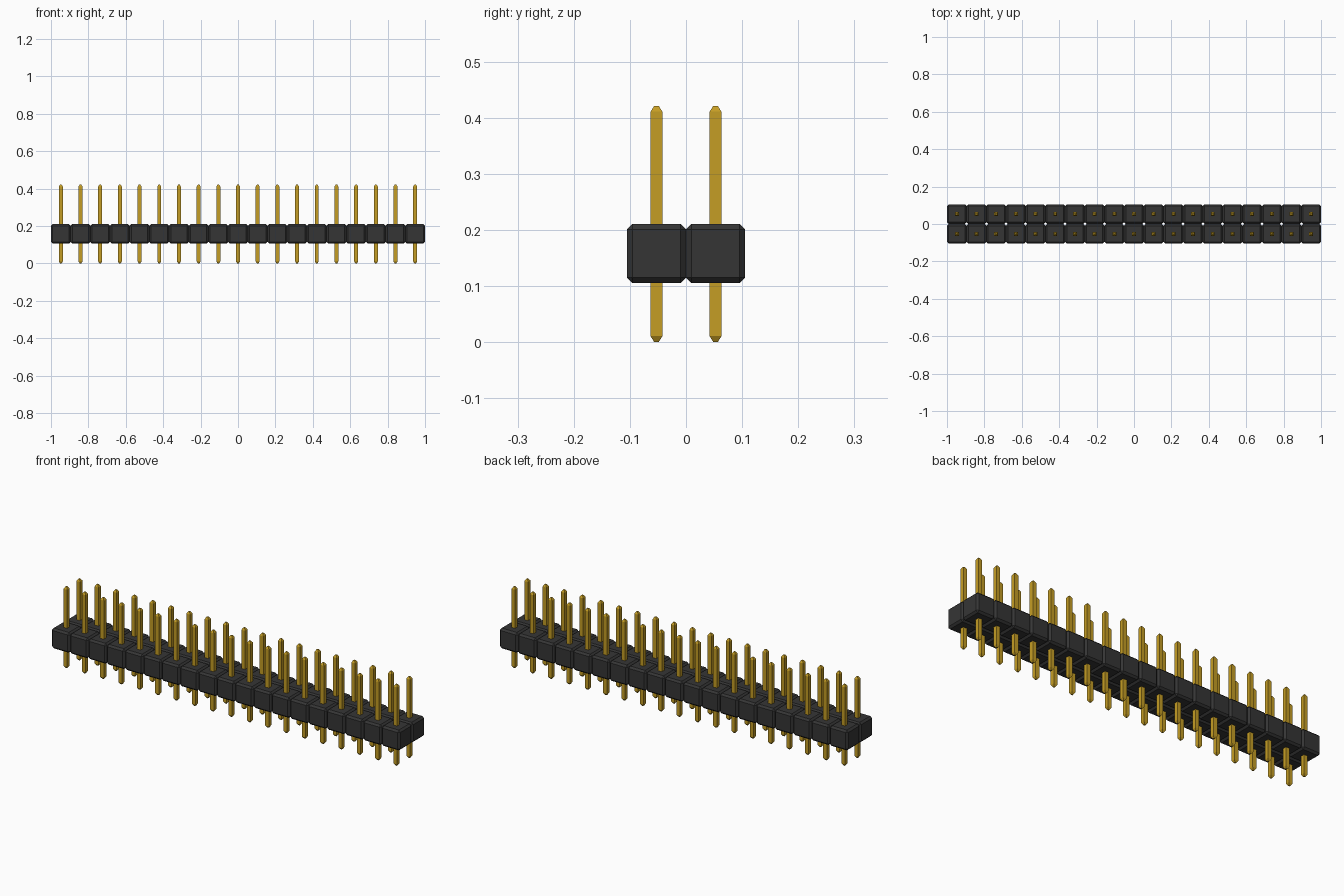
import bpy
import bmesh

if "Cube" in bpy.data.objects:
    bpy.data.objects.remove(bpy.data.objects["Cube"], do_unlink=True)

COLS, ROWS = 19, 2
PITCH = 2.0 / COLS            # spacing of the pins
PIN_HEIGHT = PITCH * 4
PIN_HALF = PITCH * 0.1
TIP_HALF = 0.004
TIP_LEN = 0.0105
X0 = -PITCH * (COLS - 1) / 2
Y0 = -PITCH * (ROWS - 1) / 2


def material(name, rgb, rough):
    m = bpy.data.materials.new(name)
    m.use_nodes = True
    m.diffuse_color = (*rgb, 1)
    bsdf = m.node_tree.nodes["Principled BSDF"]
    bsdf.inputs["Base Color"].default_value = (*rgb, 1)
    bsdf.inputs["Roughness"].default_value = rough
    return m


def make_grid(name, bm, mat, z):
    """Turn bm into an object repeated over the pin grid."""
    bmesh.ops.recalc_face_normals(bm, faces=bm.faces)
    mesh = bpy.data.meshes.new(name)
    bm.to_mesh(mesh)
    bm.free()
    mesh.materials.append(mat)
    ob = bpy.data.objects.new(name, mesh)
    ob.location = (X0, Y0, z)
    bpy.context.collection.objects.link(ob)
    for axis, count in ((0, COLS), (1, ROWS)):
        arr = ob.modifiers.new("repeat_" + "xy"[axis], 'ARRAY')
        arr.count = count
        arr.use_relative_offset = False
        arr.use_constant_offset = True
        step = [0, 0, 0]
        step[axis] = PITCH
        arr.constant_offset_displace = step
    return ob


black = material("black plastic", (0.036, 0.036, 0.036), 0.6)
gold = material("gold metal", (0.56, 0.34, 0.018), 0.4)

# Plastic housing: chamfered cubes, one around each pin
bm = bmesh.new()
bmesh.ops.create_cube(bm, size=PITCH)
bmesh.ops.bevel(bm, geom=bm.edges[:], offset=0.0095, offset_type='OFFSET',
                segments=1, profile=0.5, affect='EDGES')
make_grid("housing_blocks", bm, black, PITCH * 1.5)

# Square pins with tapered tips at both ends
bm = bmesh.new()
rings = []
for z, h in ((0, TIP_HALF), (TIP_LEN, PIN_HALF),
             (PIN_HEIGHT - TIP_LEN, PIN_HALF), (PIN_HEIGHT, TIP_HALF)):
    rings.append([bm.verts.new((sx * h, sy * h, z))
                  for sx, sy in ((-1, -1), (1, -1), (1, 1), (-1, 1))])
for low, high in zip(rings, rings[1:]):
    for i in range(4):
        j = (i + 1) % 4
        bm.faces.new((low[i], low[j], high[j], high[i]))
bm.faces.new(rings[0][::-1])
bm.faces.new(rings[-1])
make_grid("contact_pins", bm, gold, 0)
